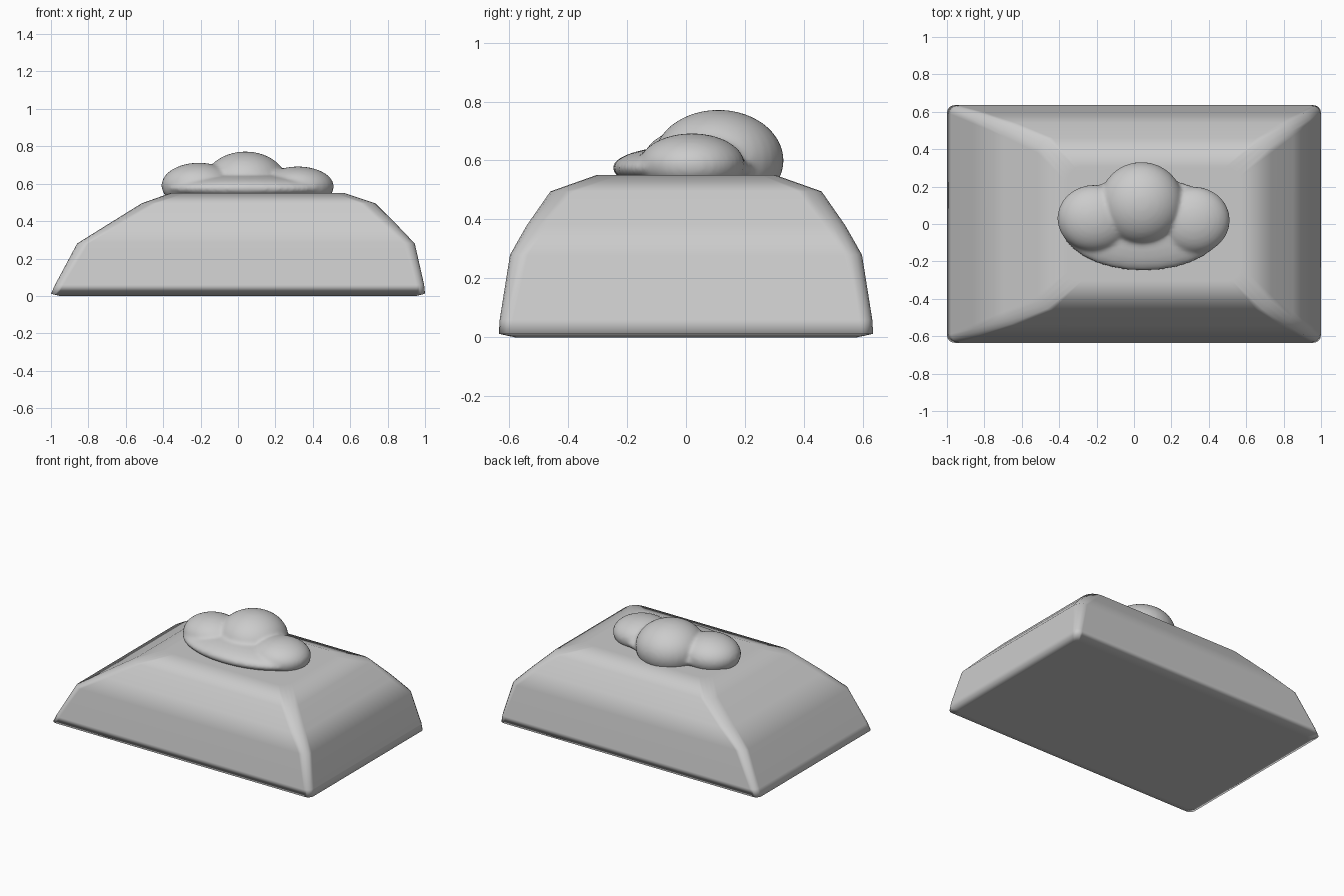
import bpy, bmesh, math

if "Cube" in bpy.data.objects:
    bpy.data.objects.remove(bpy.data.objects["Cube"])

# Body: stacked rounded rectangles (z, x left, x right, half depth, corner radius)
LEVELS = [
    (0.00, -0.955, 0.955, 0.58, 0.03),
    (0.012, -1.00, 1.00, 0.635, 0.04),
    (0.06, -0.978, 0.995, 0.632, 0.045),
    (0.28, -0.86, 0.945, 0.597, 0.06),
    (0.38, -0.70, 0.85, 0.54, 0.07),
    (0.495, -0.515, 0.735, 0.46, 0.08),
    (0.55, -0.36, 0.57, 0.305, 0.08),
]
SEG = 4


def ring(z, x0, x1, hy, r):
    pts = []
    corners = [(x1 - r, hy - r), (x0 + r, hy - r), (x0 + r, r - hy), (x1 - r, r - hy)]
    for q, (cx, cy) in enumerate(corners):
        for i in range(SEG + 1):
            a = math.pi / 2 * (q + i / SEG)
            pts.append((cx + r * math.cos(a), cy + r * math.sin(a), z))
    return pts


bm = bmesh.new()
rings = [[bm.verts.new(p) for p in ring(*lv)] for lv in LEVELS]
n = len(rings[0])
for a, b in zip(rings, rings[1:]):
    for i in range(n):
        j = (i + 1) % n
        bm.faces.new((a[i], a[j], b[j], b[i]))
bm.faces.new(rings[0][::-1])
bm.faces.new(rings[-1])
for f in bm.faces:
    f.smooth = True
mesh = bpy.data.meshes.new("body")
bm.to_mesh(mesh)
bm.free()
body = bpy.data.objects.new("body", mesh)
bpy.context.collection.objects.link(body)
wn = body.modifiers.new("Even shading", 'WEIGHTED_NORMAL')
wn.weight = 80

# Cloud: overlapping ellipsoids (centre, radii) fused into one soft lump
PUFFS = [
    ((0.04, 0.11, 0.60), (0.225, 0.222, 0.172)),
    ((-0.21, 0.03, 0.59), (0.20, 0.18, 0.122)),
    ((0.32, 0.02, 0.585), (0.193, 0.18, 0.107)),
    ((0.05, 0.00, 0.575), (0.445, 0.25, 0.075)),
]
bm = bmesh.new()
for c, r in PUFFS:
    new = bmesh.ops.create_uvsphere(bm, u_segments=32, v_segments=20, radius=1)["verts"]
    bmesh.ops.scale(bm, vec=r, verts=new)
    bmesh.ops.translate(bm, vec=c, verts=new)
mesh = bpy.data.meshes.new("cloud")
bm.to_mesh(mesh)
bm.free()
cloud = bpy.data.objects.new("cloud", mesh)
bpy.context.collection.objects.link(cloud)
rm = cloud.modifiers.new("Fuse", 'REMESH')
rm.mode = 'VOXEL'
rm.voxel_size = 0.012
rm.use_smooth_shade = True
sm = cloud.modifiers.new("Soften", 'SMOOTH')
sm.factor = 0.5
sm.iterations = 6
